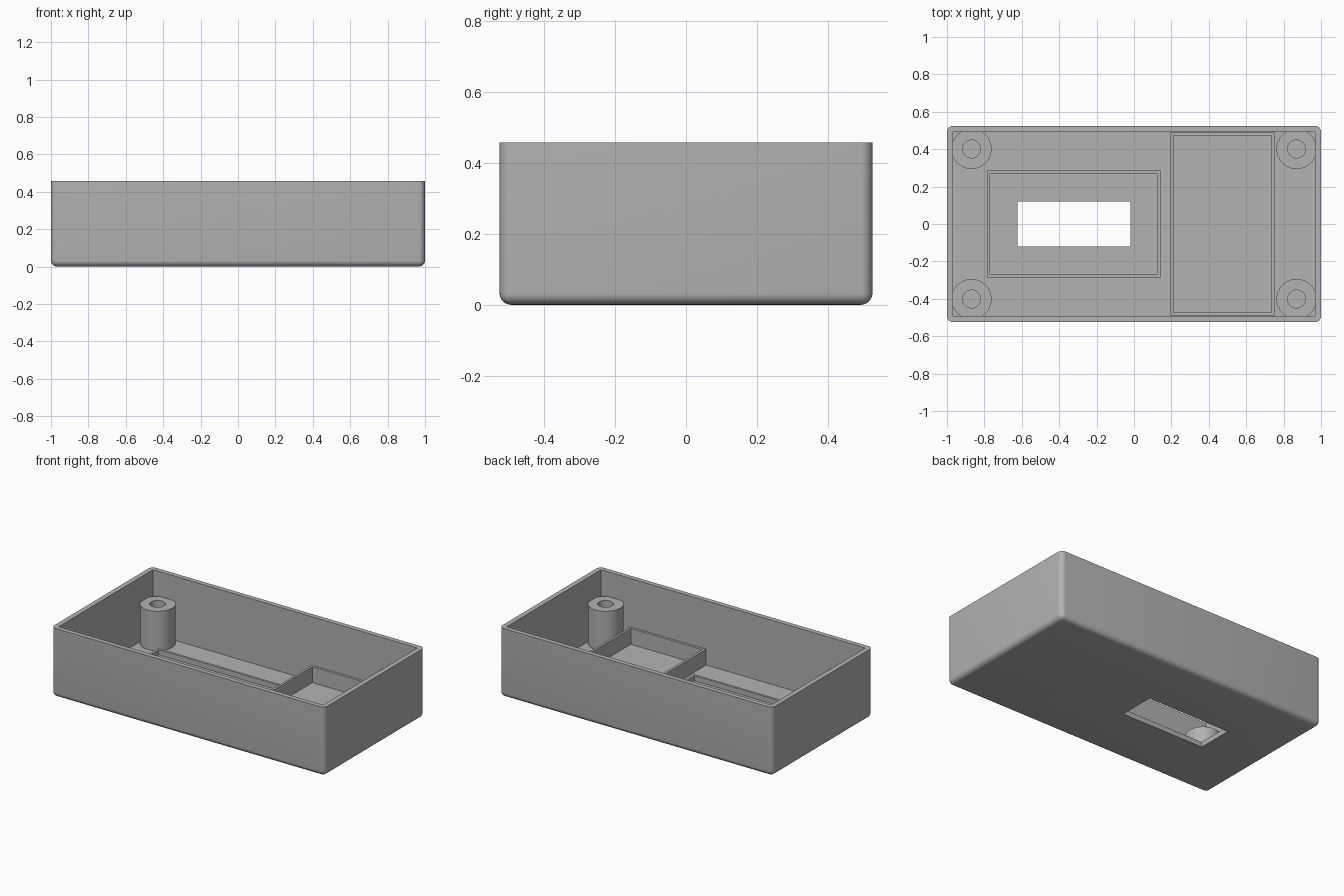
import bpy
import bmesh
from math import radians, cos, sin, pi

default = bpy.data.objects.get("Cube")
if default:
    bpy.data.objects.remove(default, do_unlink=True)

HEIGHT = 0.457
FLOOR = 0.033
ROUND = 0.033

grey = bpy.data.materials.new("plain grey")
grey.use_nodes = True
grey.diffuse_color = (0.448, 0.448, 0.448, 1)
grey.node_tree.nodes["Principled BSDF"].inputs["Base Color"].default_value = grey.diffuse_color


def finish(name, bm):
    bmesh.ops.recalc_face_normals(bm, faces=bm.faces)
    mesh = bpy.data.meshes.new(name)
    bm.to_mesh(mesh)
    bm.free()
    mesh.materials.append(grey)
    obj = bpy.data.objects.new(name, mesh)
    bpy.context.collection.objects.link(obj)
    return obj


def activate(obj):
    bpy.ops.object.select_all(action='DESELECT')
    obj.select_set(True)
    bpy.context.view_layer.objects.active = obj


def smooth(obj):
    activate(obj)
    bpy.ops.object.shade_smooth_by_angle(angle=radians(30))


def box(name, low, high, rounding=0):
    """Box between two corners; rounding softens every edge except the top rim."""
    bm = bmesh.new()
    bmesh.ops.create_cube(bm, size=1)
    for v in bm.verts:
        v.co = [low[i] if v.co[i] < 0 else high[i] for i in range(3)]
    if rounding:
        edges = [e for e in bm.edges if min(v.co.z for v in e.verts) < high[2] - rounding]
        bmesh.ops.bevel(bm, geom=edges, offset=rounding, segments=6,
                        profile=0.5, affect='EDGES')
    return finish(name, bm)


def cut(obj, low, high):
    """Subtract a box from an object."""
    cutter = box("cutter", low, high)
    cutter.hide_render = True
    mod = obj.modifiers.new("cut", 'BOOLEAN')
    mod.operation = 'DIFFERENCE'
    mod.solver = 'EXACT'
    mod.object = cutter
    activate(obj)
    bpy.ops.object.modifier_apply(modifier=mod.name)
    bpy.data.objects.remove(cutter, do_unlink=True)


def frame(name, x0, x1, y, top, wall=0.016):
    """Low rectangular wall standing on the floor."""
    obj = box(name, (x0, -y, FLOOR - 0.01), (x1, y, top))
    cut(obj, (x0 + wall, wall - y, 0), (x1 - wall, y - wall, 1))


def post(name, x, y, radius=0.107, bore=0.048, top=0.293, sides=48):
    """Hollow screw post made by revolving a closed profile."""
    profile = [(radius, FLOOR - 0.01), (radius, top), (bore, top), (bore, FLOOR - 0.01)]
    bm = bmesh.new()
    rings = []
    for i in range(sides):
        a = 2 * pi * i / sides
        rings.append([bm.verts.new((x + r * cos(a), y + r * sin(a), z)) for r, z in profile])
    for i in range(sides):
        a, b = rings[i], rings[(i + 1) % sides]
        for j in range(4):
            k = (j + 1) % 4
            bm.faces.new((a[j], b[j], b[k], a[k]))
    smooth(finish(name, bm))


# Open case with rounded outside edges, sharp inside and a display window
case = box("case_shell", (-1, -0.525, 0), (1, 0.525, HEIGHT), ROUND)
cut(case, (-0.967, -0.493, FLOOR), (0.967, 0.493, 1))
cut(case, (-0.622, -0.119, -1), (-0.018, 0.119, 1))
smooth(case)

# Low walls on the floor
frame("window_frame", -0.785, 0.142, 0.285, 0.067)
frame("compartment_frame", 0.196, 0.752, 0.49, 0.138)

# Four corner screw posts
for x, side in ((-0.869, "right"), (0.869, "left")):
    for y, end in ((-0.401, "front"), (0.401, "back")):
        post(f"{end}_{side}_post", x, y)
